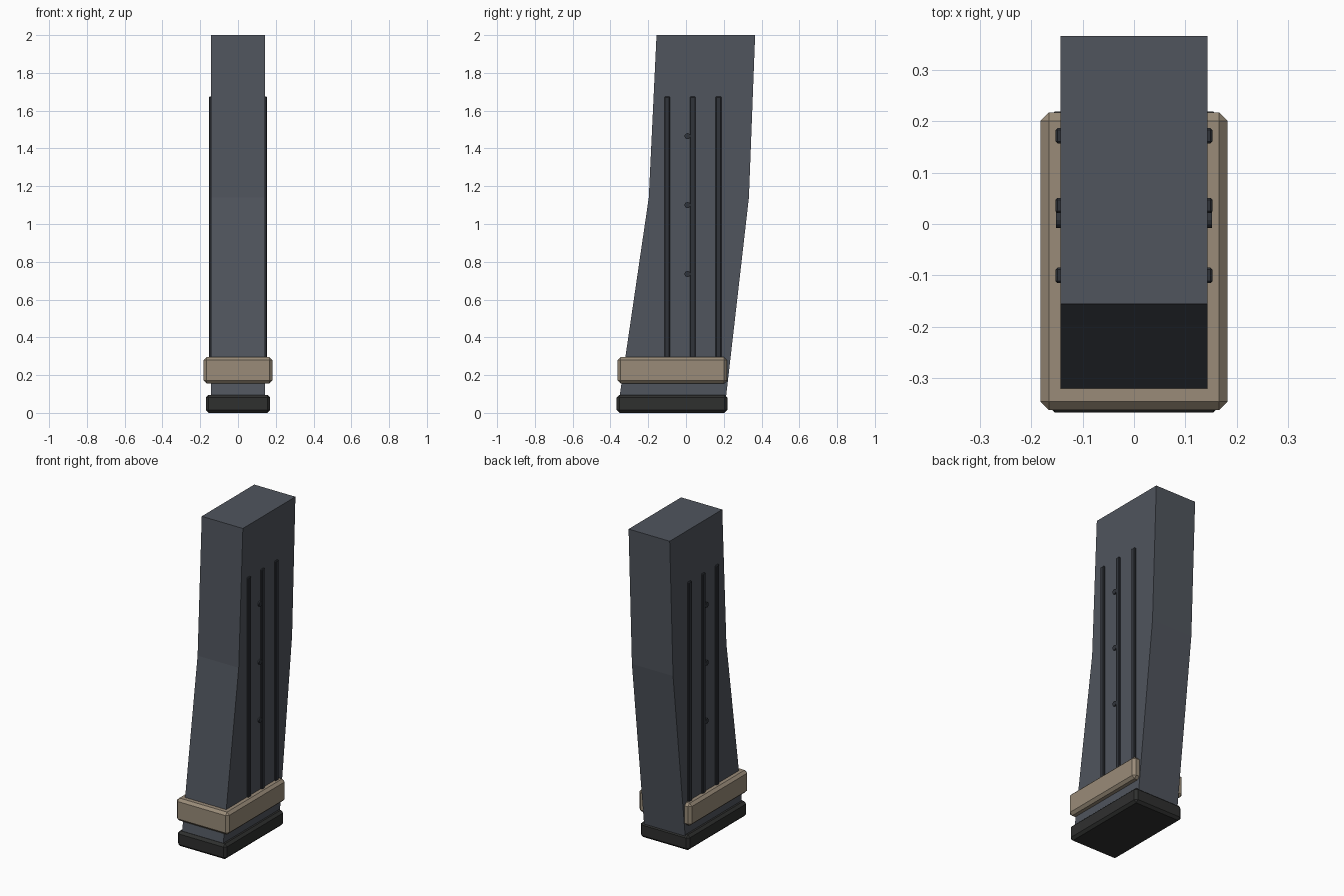
import bpy, bmesh
from mathutils import Matrix

if "Cube" in bpy.data.objects:
    bpy.data.objects.remove(bpy.data.objects["Cube"])


def material(name, rgb):
    m = bpy.data.materials.new(name)
    m.diffuse_color = (*rgb, 1)
    m.use_nodes = True
    m.node_tree.nodes["Principled BSDF"].inputs["Base Color"].default_value = m.diffuse_color
    return m


steel = material("blue_grey", (0.08, 0.09, 0.11))
dark = material("dark_grey", (0.03, 0.034, 0.042))
rubber = material("black_rubber", (0.028, 0.029, 0.028))
tan = material("tan", (0.32, 0.26, 0.19))


def finish(name, bm, mat, bevel=0):
    bmesh.ops.recalc_face_normals(bm, faces=bm.faces)
    me = bpy.data.meshes.new(name)
    bm.to_mesh(me)
    bm.free()
    ob = bpy.data.objects.new(name, me)
    bpy.context.collection.objects.link(ob)
    me.materials.append(mat)
    if bevel:
        mod = ob.modifiers.new("bevel", 'BEVEL')
        mod.width = bevel
        mod.segments = 1
    return ob


def box(name, x, y, z, mat, bevel):
    """Box from (min, max) ranges with chamfered edges."""
    bm = bmesh.new()
    size = [b - a for a, b in (x, y, z)]
    mid = [(a + b) / 2 for a, b in (x, y, z)]
    bmesh.ops.create_cube(bm, size=1, matrix=Matrix.Translation(mid) @ Matrix.Diagonal((*size, 1)))
    return finish(name, bm, mat, bevel)


# Bent body: rectangular sections (z, front y, back y) stacked upward
bm = bmesh.new()
rings = []
for z, y0, y1 in [(0.05, -0.357, 0.208), (1.14, -0.197, 0.333), (2.0, -0.156, 0.366)]:
    rings.append([bm.verts.new((x, y, z)) for x, y in
                  [(-0.143, y0), (0.143, y0), (0.143, y1), (-0.143, y1)]])
for a, b in zip(rings, rings[1:]):
    for i in range(4):
        j = (i + 1) % 4
        bm.faces.new((a[i], a[j], b[j], b[i]))
bm.faces.new(rings[0][::-1])
bm.faces.new(rings[-1])
finish("body", bm, steel)

# Base plate and grip band
box("base_plate", (-0.17, 0.17), (-0.367, 0.219), (0, 0.096), rubber, 0.015)
box("grip_band", (-0.182, 0.182), (-0.362, 0.217), (0.155, 0.296), tan, 0.016)

# Side ribs and round studs, on both sides
for side, s in (("right", 1), ("left", -1)):
    xr = sorted((s * 0.134, s * 0.153))
    for i, y in enumerate((-0.1, 0.036, 0.172)):
        box(f"rib_{side}_{i + 1}", xr, (y - 0.015, y + 0.015), (0.28, 1.675), dark, 0.004)
    for i, z in enumerate((0.735, 1.1, 1.465)):
        bm = bmesh.new()
        m = Matrix.Translation((s * 0.143, 0.008, z)) @ Matrix.Rotation(1.5707963, 4, 'Y')
        bmesh.ops.create_cone(bm, cap_ends=True, segments=12, radius1=0.016,
                              radius2=0.016, depth=0.018, matrix=m)
        finish(f"stud_{side}_{i + 1}", bm, dark)
